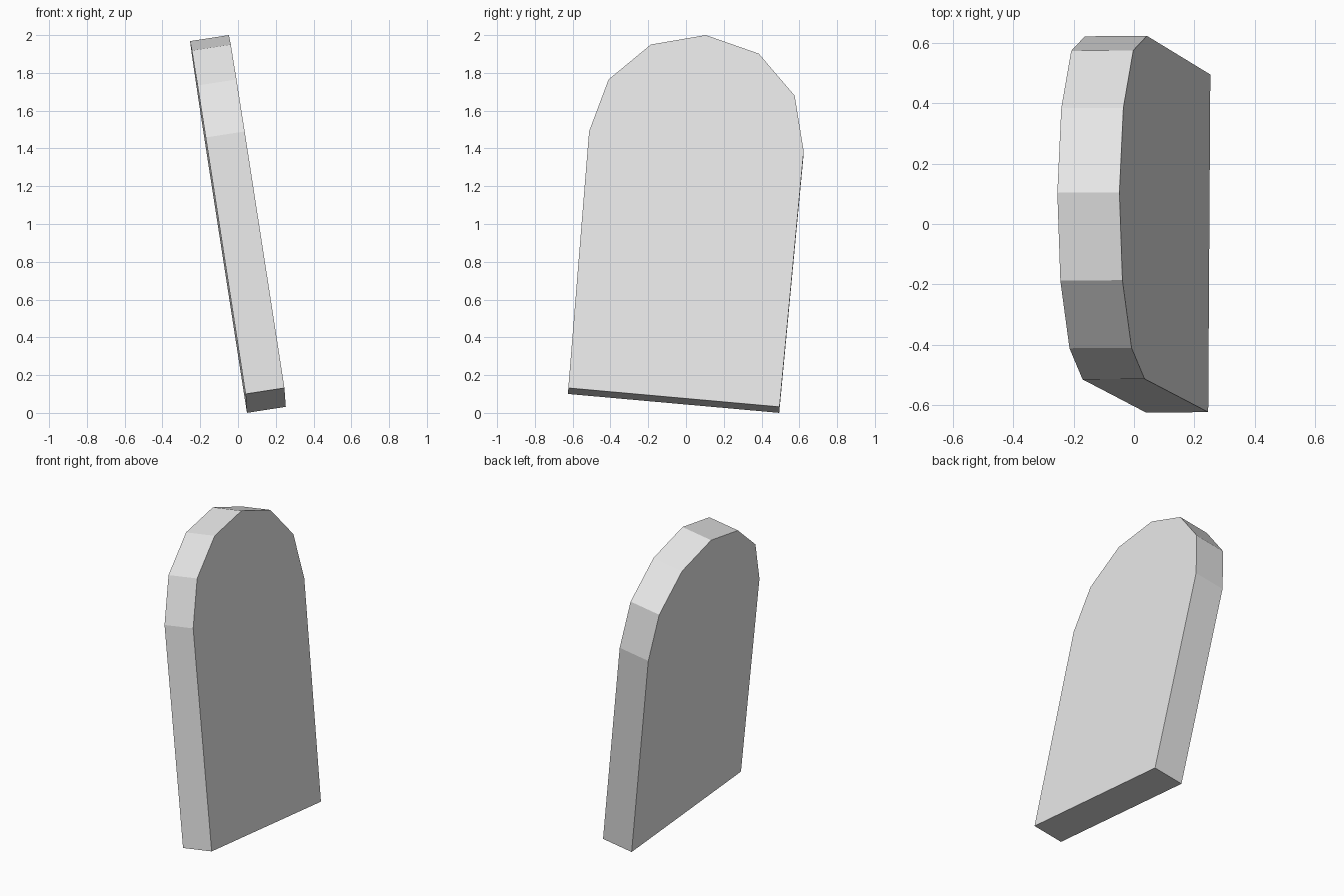
import bpy, bmesh
from mathutils import Vector

cube = bpy.data.objects.get("Cube")
if cube:
    bpy.data.objects.remove(cube, do_unlink=True)

# Plain grey stone
stone = bpy.data.materials.new("stone_grey")
stone.use_nodes = True
grey = (0.8, 0.8, 0.8, 1)
stone.diffuse_color = grey
stone.node_tree.nodes["Principled BSDF"].inputs["Base Color"].default_value = grey

# Arched outline (y, z), already tipped slightly towards the front
outline = [(-0.623, 0.132), (-0.513, 1.49), (-0.41, 1.765), (-0.186, 1.95),
           (0.105, 2.0), (0.385, 1.902), (0.575, 1.68), (0.623, 1.385),
           (0.495, 0.032)]

# The slab leans back along this plane
lean = Vector((1, 0.0075, 0.1545))
plane_offset = 0.2615
thickness = 0.208


def on_plane(y, z):
    return Vector((plane_offset - lean.y * y - lean.z * z, y, z))


# Leaning slab: the outline face extruded through its thickness
bm = bmesh.new()
face = bm.faces.new([bm.verts.new(on_plane(y, z)) for y, z in outline])
side = bmesh.ops.extrude_face_region(bm, geom=[face], use_keep_orig=True)
back = [v for v in side["geom"] if isinstance(v, bmesh.types.BMVert)]
bmesh.ops.translate(bm, verts=back, vec=-lean.normalized() * thickness)
bmesh.ops.recalc_face_normals(bm, faces=bm.faces)

mesh = bpy.data.meshes.new("leaning_slab")
bm.to_mesh(mesh)
bm.free()
mesh.materials.append(stone)
slab = bpy.data.objects.new("leaning_slab", mesh)
bpy.context.collection.objects.link(slab)
